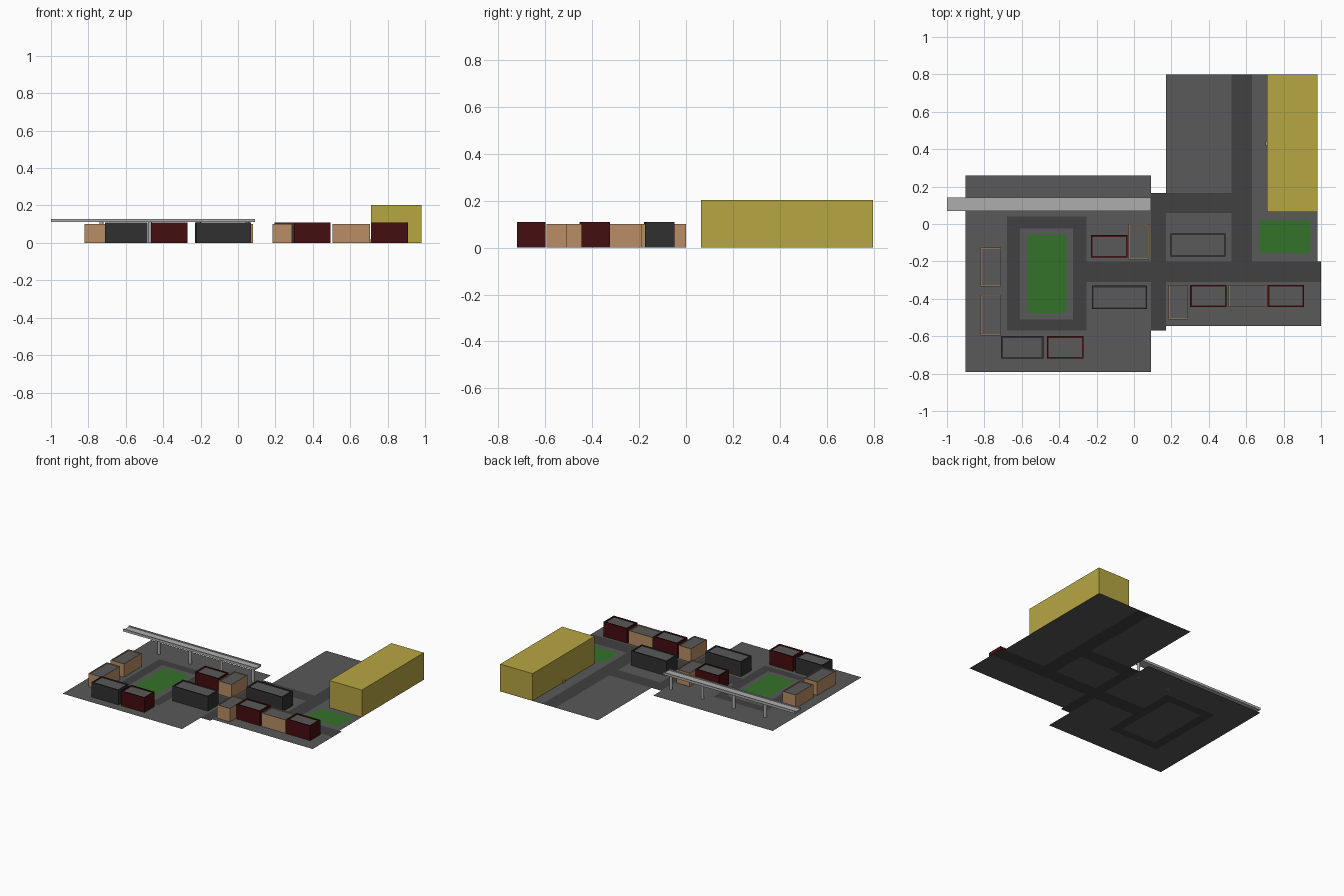
import bpy, bmesh

if "Cube" in bpy.data.objects:
    bpy.data.objects.remove(bpy.data.objects["Cube"])

def material(name, r, g, b):
    m = bpy.data.materials.new(name)
    m.diffuse_color = (r, g, b, 1)
    m.use_nodes = True
    m.node_tree.nodes["Principled BSDF"].inputs["Base Color"].default_value = m.diffuse_color
    return m

PAVE = material("paving", 0.10, 0.10, 0.10)
ROAD = material("asphalt", 0.052, 0.052, 0.052)
GRASS = material("grass", 0.034, 0.17, 0.023)
DARK = material("dark_wall", 0.03, 0.03, 0.03)
RED = material("maroon_wall", 0.06, 0.004, 0.005)
TAN = material("tan_wall", 0.48, 0.27, 0.13)
YELLOW = material("yellow_wall", 0.47, 0.38, 0.055)
CONCRETE = material("concrete", 0.42, 0.42, 0.42)

def finish(name, bm, *mats):
    bmesh.ops.recalc_face_normals(bm, faces=bm.faces[:])
    me = bpy.data.meshes.new(name)
    bm.to_mesh(me)
    bm.free()
    for m in mats:
        me.materials.append(m)
    ob = bpy.data.objects.new(name, me)
    bpy.context.collection.objects.link(ob)
    return ob

def sheet(name, rects, mat, z=0.0):
    """Flat ground made of rectangles (x0, x1, y0, y1)."""
    bm = bmesh.new()
    for x0, x1, y0, y1 in rects:
        bm.faces.new([bm.verts.new(p) for p in
                      ((x0, y0, z), (x1, y0, z), (x1, y1, z), (x0, y1, z))])
    ob = finish(name, bm, mat)
    if ob.data.polygons[0].normal.z < 0:
        ob.data.flip_normals()

def block(name, rect, rings, wall, roof):
    """Open-bottomed block: stacked rectangular rings (inset, z), capped by the roof."""
    x0, x1, y0, y1 = rect
    bm = bmesh.new()
    loops = []
    for t, z in rings:
        loops.append([bm.verts.new(p) for p in
                      ((x0 + t, y0 + t, z), (x1 - t, y0 + t, z),
                       (x1 - t, y1 - t, z), (x0 + t, y1 - t, z))])
    for a, b in zip(loops, loops[1:]):
        for i in range(4):
            j = (i + 1) % 4
            bm.faces.new((a[i], a[j], b[j], b[i]))
    bm.faces.new(loops[-1]).material_index = 1
    ob = finish(name, bm, wall, roof)
    if ob.data.polygons[-1].normal.z < 0:
        ob.data.flip_normals()

# Ground: west district, east districts
sheet("west_paving", [(-0.90, 0.09, 0.04, 0.26), (-0.90, 0.09, -0.79, -0.57),
                      (-0.90, -0.68, -0.57, 0.04), (-0.255, 0.09, -0.20, 0.04),
                      (-0.255, 0.09, -0.57, -0.31), (-0.61, -0.325, -0.51, -0.025)], PAVE)
sheet("east_paving", [(0.17, 1.0, -0.545, -0.31), (0.17, 0.52, -0.20, 0.06),
                      (0.17, 0.52, 0.165, 0.80), (0.63, 0.98, -0.20, 0.80)], PAVE)
# Roads: ring around the park, main street, cross streets
sheet("ring_road", [(-0.68, -0.61, -0.57, 0.04), (-0.325, -0.255, -0.57, 0.04),
                    (-0.61, -0.325, -0.57, -0.51), (-0.61, -0.325, -0.025, 0.04)], ROAD)
sheet("streets", [(-0.255, 1.0, -0.31, -0.20), (0.09, 0.17, -0.57, -0.31),
                  (0.09, 0.17, -0.20, 0.165), (0.17, 0.52, 0.06, 0.165),
                  (0.52, 0.63, -0.20, 0.80)], ROAD)
sheet("park_lawn", [(-0.57, -0.36, -0.475, -0.06)], GRASS, 0.002)
sheet("corner_lawn", [(0.67, 0.94, -0.155, 0.02)], GRASS, 0.002)

# Buildings with a low parapet and grey recessed roof
groups = {
    "tan_building": (TAN, 0.10, 0.005, [
        (-0.82, -0.71, -0.335, -0.125), (-0.82, -0.71, -0.595, -0.38),
        (-0.03, 0.08, -0.19, 0.0), (0.185, 0.29, -0.51, -0.325),
        (0.505, 0.705, -0.445, -0.325)]),
    "maroon_building": (RED, 0.11, 0.009, [
        (-0.465, -0.27, -0.72, -0.60), (-0.23, -0.035, -0.18, -0.06),
        (0.30, 0.495, -0.445, -0.325), (0.715, 0.91, -0.445, -0.325)]),
    "dark_building": (DARK, 0.11, 0.009, [
        (-0.71, -0.485, -0.72, -0.60), (-0.225, 0.07, -0.455, -0.33),
        (0.195, 0.49, -0.175, -0.05)]),
}
for name, (wall, h, t, rects) in groups.items():
    for i, r in enumerate(rects, 1):
        block(f"{name}_{i}", r, [(0, 0), (0, h), (t, h), (t, h - 0.006)], wall, PAVE)

# Large yellow hall with a small door block on its west wall
block("yellow_hall", (0.712, 0.98, 0.065, 0.798), [(0, 0), (0, 0.203)], YELLOW, YELLOW)
block("hall_door", (0.702, 0.712, 0.42, 0.445), [(0, 0), (0, 0.018)], YELLOW, YELLOW)

# Elevated viaduct: shallow channel profile (y, z) extruded along x
profile = [(0.07, 0.111), (0.142, 0.111), (0.142, 0.129), (0.135, 0.129),
           (0.135, 0.121), (0.077, 0.121), (0.077, 0.129), (0.07, 0.129)]
bm = bmesh.new()
face = bm.faces.new([bm.verts.new((-1.0, y, z)) for y, z in profile])
ext = bmesh.ops.extrude_face_region(bm, geom=[face], use_keep_orig=True)
bmesh.ops.translate(bm, vec=(1.09, 0, 0),
                    verts=[v for v in ext["geom"] if isinstance(v, bmesh.types.BMVert)])
finish("viaduct_deck", bm, CONCRETE)

# Round viaduct pillars
for i, x in enumerate((-0.73, -0.47, -0.21, 0.05), 1):
    bpy.ops.mesh.primitive_cylinder_add(vertices=16, radius=0.011, depth=0.111,
                                        location=(x, 0.106, 0.0555))
    ob = bpy.context.object
    ob.name = f"viaduct_pillar_{i}"
    ob.data.materials.append(CONCRETE)
    bpy.ops.object.shade_smooth_by_angle()
